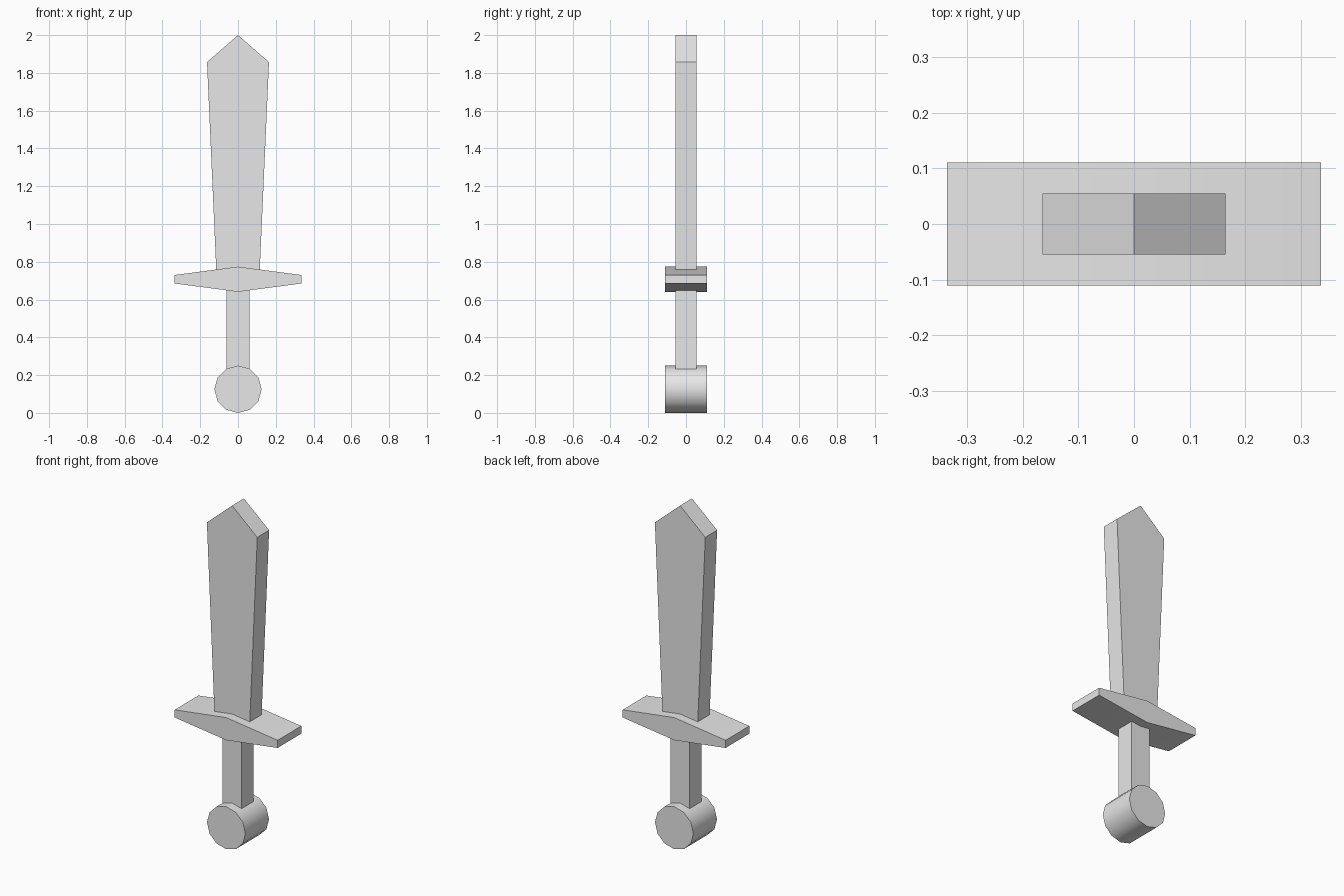
import bpy
import bmesh
import math

cube = bpy.data.objects.get("Cube")
if cube:
    bpy.data.objects.remove(cube, do_unlink=True)

# One plain grey for the whole sword
GREY = (0.8, 0.8, 0.8, 1.0)
grey = bpy.data.materials.new("plain_grey")
grey.use_nodes = True
grey.diffuse_color = GREY
grey.node_tree.nodes["Principled BSDF"].inputs["Base Color"].default_value = GREY


def mirrored(right_side):
    """Close a right-hand (x, z) outline, listed bottom to top, across x = 0."""
    left_side = [(-x, z) for x, z in reversed(right_side) if x > 0]
    return right_side + left_side


def extrude_outline(name, outline, half_depth):
    """Extrude an (x, z) outline evenly along y."""
    bm = bmesh.new()
    face = bm.faces.new([bm.verts.new((x, -half_depth, z)) for x, z in outline])
    result = bmesh.ops.extrude_face_region(bm, geom=[face], use_keep_orig=True)
    moved = [v for v in result["geom"] if isinstance(v, bmesh.types.BMVert)]
    bmesh.ops.translate(bm, verts=moved, vec=(0, 2 * half_depth, 0))
    bmesh.ops.recalc_face_normals(bm, faces=bm.faces)
    mesh = bpy.data.meshes.new(name)
    bm.to_mesh(mesh)
    bm.free()
    mesh.materials.append(grey)
    obj = bpy.data.objects.new(name, mesh)
    bpy.context.collection.objects.link(obj)
    bpy.ops.object.select_all(action="DESELECT")
    obj.select_set(True)
    bpy.context.view_layer.objects.active = obj
    bpy.ops.object.shade_smooth_by_angle(angle=math.radians(35))
    return obj


THIN, WIDE = 0.055, 0.11

# Blade widening towards a pointed tip
extrude_outline("blade", mirrored([(0.113, 0.71), (0.164, 1.857), (0, 2.0)]), THIN)

# Crossguard, tallest in the middle
extrude_outline("crossguard", mirrored(
    [(0, 0.641), (0.335, 0.685), (0.335, 0.73), (0, 0.774)]), WIDE)

# Grip
extrude_outline("grip", mirrored([(0.062, 0.2), (0.062, 0.69)]), THIN)

# Twelve-sided pommel
R = 0.125
steps = [math.tau * i / 12 for i in range(12)]
extrude_outline("pommel", [(R * math.sin(a), R - R * math.cos(a)) for a in steps], WIDE)
